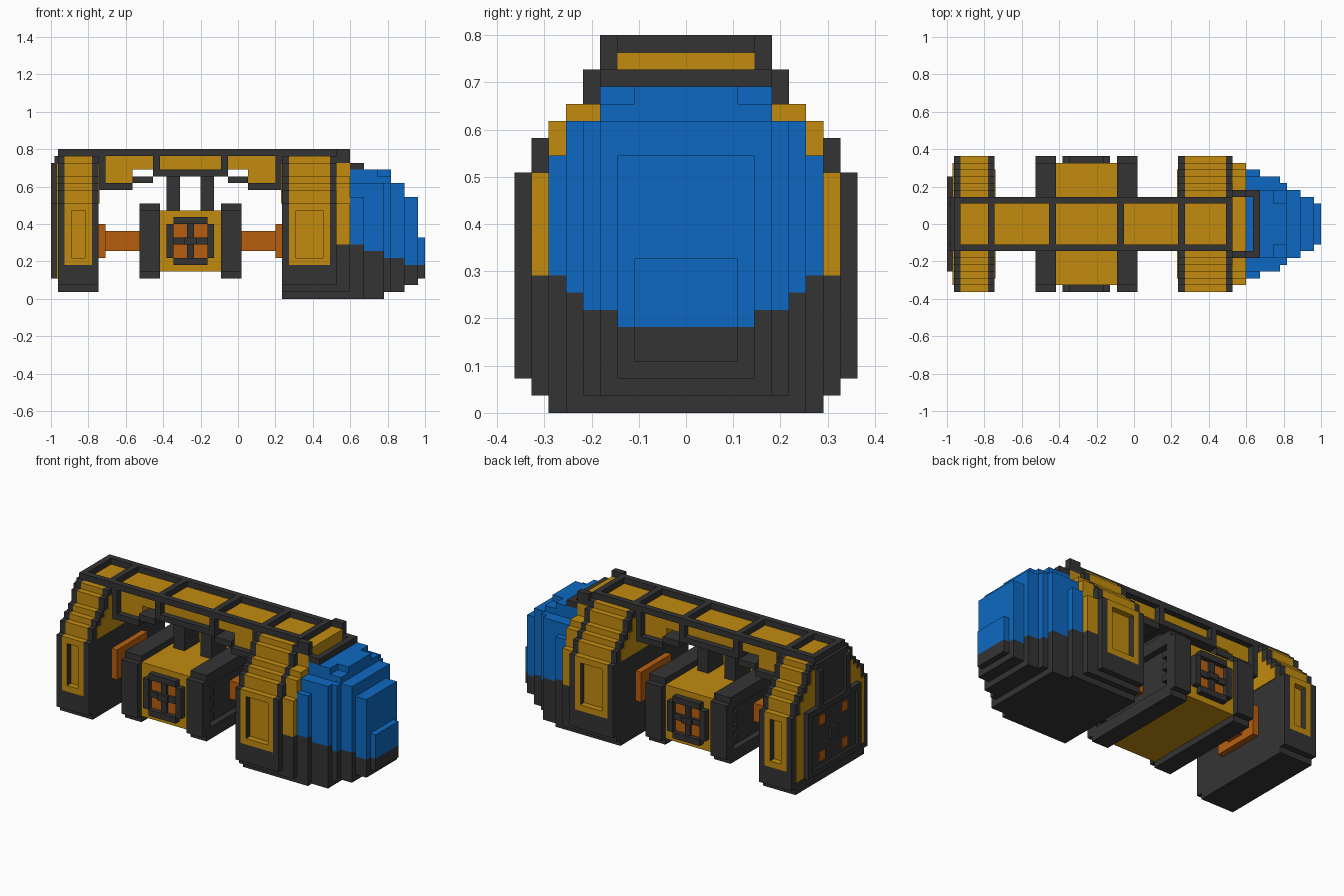
import bpy, bmesh

if "Cube" in bpy.data.objects:
    bpy.data.objects.remove(bpy.data.objects["Cube"])

U = 2 / 55  # one grid cell


def pos(i, j, k):
    return ((i - 27.5) * U, j * U, k * U)


def material(name, rgb):
    m = bpy.data.materials.new(name)
    col = tuple(((c / 255 + 0.055) / 1.055) ** 2.4 for c in rgb) + (1.0,)
    m.diffuse_color = col
    m.use_nodes = True
    m.node_tree.nodes["Principled BSDF"].inputs["Base Color"].default_value = col
    return m


DARK = material("charcoal", (52, 52, 52))
GOLD = material("golden yellow", (194, 139, 15))
BLUE = material("canopy blue", (13, 105, 194))
RUST = material("burnt orange", (184, 95, 15))


def finish(name, bm, mats):
    bmesh.ops.recalc_face_normals(bm, faces=bm.faces[:])
    me = bpy.data.meshes.new(name)
    bm.to_mesh(me)
    bm.free()
    for m in mats:
        me.materials.append(m)
    ob = bpy.data.objects.new(name, me)
    bpy.context.collection.objects.link(ob)
    return ob


def boxes(name, mat, items, mirror=False):
    """One object of boxes (i0, i1, j0, j1, k0, k1), optionally mirrored in y."""
    bm = bmesh.new()
    if mirror:
        items = items + [(a, b, -d, -c, e, f) for a, b, c, d, e, f in items]
    for a, b, c, d, e, f in items:
        lo, hi = pos(a, c, e), pos(b, d, f)
        for v in bmesh.ops.create_cube(bm, size=1)["verts"]:
            v.co = [l + (h - l) * (t + 0.5) for l, h, t in zip(lo, hi, v.co)]
    return finish(name, bm, [mat])


def stepped(name, i0, i1, steps, mat, skin=None, skin_from=0):
    """Symmetric stepped section (k0, k1, half width) extruded along x.
    Outer faces above skin_from can take a second colour."""
    right = [(h, k) for k0, k1, h in steps for k in (k0, k1)]
    outline = []
    for p in right + [(-h, k) for h, k in reversed(right)]:
        if not outline or outline[-1] != p:
            outline.append(p)
    bm = bmesh.new()
    base = bm.faces.new([bm.verts.new(pos(i0, h, k)) for h, k in outline])
    top = bmesh.ops.extrude_face_region(bm, geom=[base])["geom"]
    bmesh.ops.translate(bm, vec=((i1 - i0) * U, 0, 0),
                        verts=[g for g in top if isinstance(g, bmesh.types.BMVert)])
    bmesh.ops.recalc_face_normals(bm, faces=bm.faces[:])
    if skin:
        for f in bm.faces:
            c = f.calc_center_median()
            if abs(f.normal.x) < 0.5 and c.z > skin_from * U:
                f.material_index = 1
    return finish(name, bm, [mat] + ([skin] if skin else []))


# Rear and front hull blocks: dark ribs, golden skin between, sunken side panel
UPPER = [(14, 16, 9), (16, 17, 8), (17, 18, 7), (18, 20, 6), (20, 21, 5)]
SOLID = [(5, 14, 10)] + UPPER
SUNK = [(5, 6, 10), (6, 13, 9), (13, 14, 10)] + UPPER
for label, a, b, feet in (("rear", 1, 7, [(1, 2, 9), (2, 5, 10)]),
                          ("front", 34, 42, [(0, 1, 8), (1, 2, 9), (2, 5, 10)])):
    for n, (p, q) in enumerate(((a, a + 1), (b - 1, b))):
        stepped(f"{label}_block_rib_{n + 1}", p, q, feet + SOLID, DARK)
    for n, (p, q, s) in enumerate(((a + 1, a + 2, SOLID), (a + 2, b - 2, SUNK),
                                   (b - 2, b - 1, SOLID))):
        stepped(f"{label}_block_skin_{n + 1}", p, q, feet + s, DARK, GOLD, 5)

# Golden panels on the end faces, leaving a dark rim
INNER = [(14, 15, 8), (15, 16, 8), (16, 17, 7), (17, 18, 6), (18, 19, 5), (19, 20, 5)]
stepped("rear_block_inner_panel", 7, 7.15, INNER, GOLD)
stepped("front_block_inner_panel", 33.85, 34, INNER, GOLD)
stepped("tail_panel", 0.85, 1, [(3, 14, 9)] + INNER, GOLD)

# Tail plate with four exhaust openings and upright bars above it
boxes("tail_plate", DARK, [(0.4, 1, -7, 7, 3, 14), (0.5, 1, -4, 4, 14, 21)])
boxes("tail_plate_frame", DARK, [(0, 0.4, -7, 7, 3, 4), (0, 0.4, -7, 7, 13, 14),
                                 (0, 0.4, -7, -6, 4, 13), (0, 0.4, 6, 7, 4, 13),
                                 (0, 0.4, -1, 1, 7.5, 9.5)])
boxes("tail_bars", DARK, [(0, 0.5, 3, 4, 14, 20)], mirror=True)
boxes("exhausts", RUST, [(0.25, 0.4, 2.2, 3.8, k, k + 1.6) for k in (4.7, 10.7)], mirror=True)

# Spine: golden core in a raised dark frame
boxes("spine_core", GOLD, [(1.5, 42, -3, 3, 19, 21), (7, 12, -3, 3, 17, 19),
                           (29, 34, -3, 3, 17, 19)])
boxes("spine_rails", DARK, [(1, 42, 3, 4, 21, 22)], mirror=True)
boxes("spine_crossbars", DARK, [(i, i + 1, -4, 4, 21, 22) for i in (1, 6, 15, 25, 34, 41)])
boxes("spine_uprights", DARK, [(i, i + 1, 3, 4, k, 21) for i, k in
                               ((7, 16), (15, 18), (25, 18), (33, 16))], mirror=True)
boxes("spine_underside", DARK, [(7, 12, -4, 4, 16, 17), (29, 34, -4, 4, 16, 17),
                                (12, 15, -4, 4, 17, 18), (26, 29, -4, 4, 17, 18),
                                (15, 26, -4, 4, 18, 19)])

# Hanging centre pod
boxes("pod_struts", DARK, [(17, 19, -2, 2, 13, 18), (22, 24, -2, 2, 13, 18)])
boxes("pod_body", GOLD, [(16, 25, -9, 9, 4, 13)])
CHEEK = [(3, 4, 9), (4, 13, 10), (13, 14, 9)]
for label, a, b, o in (("rear", 14, 16, 13), ("front", 25, 27, 27)):
    stepped(f"pod_{label}_cheek", a, b, CHEEK, DARK)
    boxes(f"pod_{label}_cheek_rim", DARK,
          [(o, o + 1, 8, 10, 4, 13), (o, o + 1, 0, 9, 3, 5), (o, o + 1, 0, 9, 12, 14)]
          + [(o, o + 1, 7, 8, k, k + 1) for k in (6, 8, 10)], mirror=True)

# Windows on both pod faces
boxes("pod_window_glow", RUST, [(18, 23, 9, 9.2, 6, 11)], mirror=True)
boxes("pod_window_frame", DARK,
      [(18, 23, 9, 10, 5, 6), (18, 23, 9, 10, 11, 12), (17, 18, 9, 10, 6, 11),
       (23, 24, 9, 10, 6, 11), (20, 21, 9, 9.6, 6, 11), (18, 23, 9, 9.6, 8, 9),
       (19.6, 21.4, 9, 10, 8, 9)], mirror=True)

# Axles joining the pod to the blocks
boxes("axles", RUST, [(8, 14, -1.5, 1.5, 7, 10), (27, 33, -1.5, 1.5, 7, 10)])
boxes("axle_flanges", RUST, [(7, 8, -4, 4, 6, 11), (33, 34, -4, 4, 6, 11)])

# Collar behind the canopy
stepped("collar_base", 42, 44, [(0, 1, 8), (1, 8, 9)], DARK)
stepped("collar", 42, 44, [(8, 14, 9), (14, 17, 8), (17, 18, 7), (18, 20, 5), (20, 21, 4)], GOLD)
boxes("collar_fins", DARK, [(42, 44, 4, 5, 20, 22), (44, 46, 4, 5, 19, 20)], mirror=True)
boxes("collar_front_bar", DARK, [(45, 46, -5, 5, 19, 20)])

# Nose: stepped slices, dark chin below and blue canopy above
NOSE = [(44, 46, 0, 8, 8, [(15, 8), (17, 7), (19, 5)]),
        (46, 48, 0, 7, 7, [(17, 7), (19, 5)]),
        (48, 49, 0, 7, 7, [(17, 7), (18, 5), (19, 3)]),
        (49, 50, 1, 6, 6, [(17, 6), (18, 5), (19, 3)]),
        (50, 52, 1, 6, 5, [(17, 5)]),
        (52, 54, 2, 5, 4, [(15, 4)]),
        (54, 55, 3, 5, 3, [(9, 3)])]
for n, (a, b, bottom, split, half, tops) in enumerate(NOSE):
    stepped(f"chin_{n + 1}", a, b, [(bottom, split, half)], DARK)
    starts = [split] + [k for k, h in tops]
    stepped(f"canopy_{n + 1}", a, b, [(s, k, h) for s, (k, h) in zip(starts, tops)], BLUE)
